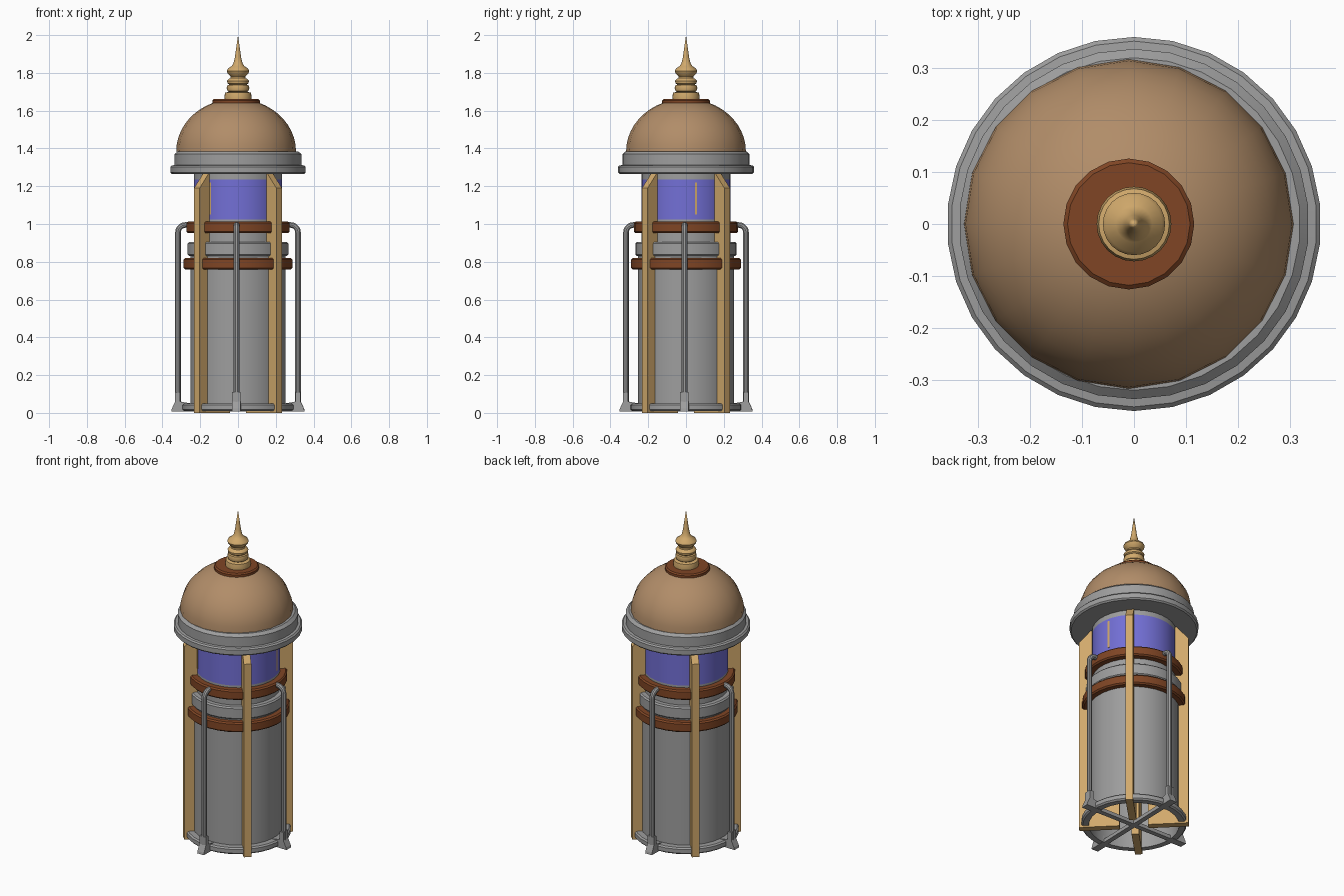
import bpy, bmesh, math
from mathutils import Matrix, Vector

if "Cube" in bpy.data.objects:
    bpy.data.objects.remove(bpy.data.objects["Cube"])


def material(name, rgb):
    m = bpy.data.materials.new(name)
    m.diffuse_color = (*rgb, 1)
    m.use_nodes = True
    m.node_tree.nodes["Principled BSDF"].inputs["Base Color"].default_value = m.diffuse_color
    return m


GREY = material("grey metal", (0.34, 0.34, 0.34))
GOLD = material("pale gold", (0.64, 0.40, 0.15))
TAN = material("dome tan", (0.44, 0.265, 0.14))
BROWN = material("copper brown", (0.215, 0.06, 0.018))
BLUE = material("window blue", (0.17, 0.16, 0.67))


def finish(name, bm, mat, smooth=True):
    bmesh.ops.remove_doubles(bm, verts=bm.verts, dist=1e-5)
    bmesh.ops.recalc_face_normals(bm, faces=bm.faces)
    me = bpy.data.meshes.new(name)
    bm.to_mesh(me)
    bm.free()
    me.materials.append(mat)
    ob = bpy.data.objects.new(name, me)
    bpy.context.collection.objects.link(ob)
    if smooth:
        bpy.ops.object.select_all(action='DESELECT')
        ob.select_set(True)
        bpy.context.view_layer.objects.active = ob
        bpy.ops.object.shade_smooth_by_angle(angle=math.radians(35))
    return ob


def lathe(name, profile, mat, sides=30, closed=False, x=0.0):
    """Spin an (r, z) profile around the vertical axis."""
    bm = bmesh.new()
    pts = profile + profile[:1] if closed else profile
    rings = []
    for i in range(sides):
        a = math.pi / 2 + 2 * math.pi * i / sides
        rings.append([bm.verts.new((x + r * math.cos(a), r * math.sin(a), z)) for r, z in pts])
    for i in range(sides):
        p, q = rings[i], rings[(i + 1) % sides]
        for j in range(len(pts) - 1):
            loop = [p[j], q[j], q[j + 1], p[j + 1]]
            if pts[j][0] == 0:
                loop = [p[j], q[j + 1], p[j + 1]]
            elif pts[j + 1][0] == 0:
                loop = [p[j], q[j], p[j + 1]]
            bm.faces.new(loop)
    return finish(name, bm, mat)


def band(name, r0, r1, z0, z1, mat, b=0.008):
    """Ring with softened outer edges."""
    return lathe(name, [(r0, z0), (r1 - b, z0), (r1, z0 + b), (r1, z1 - b), (r1 - b, z1), (r0, z1)],
                 mat, closed=True)


def plate(name, outline, thick, angle, mat):
    """Extrude an (r, z) outline sideways, then turn it to the given angle."""
    bm = bmesh.new()
    a = [bm.verts.new((r, -thick / 2, z)) for r, z in outline]
    face = bm.faces.new(a)
    ext = bmesh.ops.extrude_face_region(bm, geom=[face])
    verts = [v for v in ext["geom"] if isinstance(v, bmesh.types.BMVert)]
    bmesh.ops.translate(bm, verts=verts, vec=(0, thick, 0))
    bmesh.ops.rotate(bm, verts=bm.verts, cent=(0, 0, 0),
                     matrix=Matrix.Rotation(math.radians(angle), 3, 'Z'))
    return finish(name, bm, mat, smooth=False)


def pipe(name, path, radius, angle, mat, sides=10):
    """Round tube along an (r, z) path."""
    bm = bmesh.new()
    rot = Matrix.Rotation(math.radians(angle), 3, 'Z')
    rings = []
    for i, (r, z) in enumerate(path):
        p, n = path[max(i - 1, 0)], path[min(i + 1, len(path) - 1)]
        t = Vector((n[0] - p[0], 0, n[1] - p[1])).normalized()
        side = Vector((0, 1, 0))
        up = t.cross(side)
        rings.append([bm.verts.new(rot @ (Vector((r, 0, z)) + radius * (
            math.cos(2 * math.pi * k / sides) * side + math.sin(2 * math.pi * k / sides) * up)))
            for k in range(sides)])
    for a, b in zip(rings, rings[1:]):
        for k in range(sides):
            m = (k + 1) % sides
            bm.faces.new((a[k], a[m], b[m], b[k]))
    bm.faces.new(rings[0])
    bm.faces.new(rings[-1])
    return finish(name, bm, mat)


# Main body, open underneath
lathe("lower_body", [(0.253, 0.02), (0.253, 0.83), (0.235, 0.83), (0.235, 1.025)], GREY)
band("base_ring", 0.253, 0.295, 0.01, 0.05, GREY)
band("lower_brown_band", 0.24, 0.29, 0.76, 0.82, BROWN)
band("grey_collar", 0.23, 0.268, 0.83, 0.905, GREY)
band("upper_brown_band", 0.23, 0.275, 0.952, 1.012, BROWN)

# Window drum and the neck over it
lathe("window_drum", [(0.235, 1.025), (0.235, 1.235)], BLUE)
lathe("neck", [(0.235, 1.235), (0.235, 1.28)], GREY)
for i, ang in enumerate((13, 231)):
    plate(f"window_strip_{i}", [(0.23, 1.05), (0.236, 1.05), (0.236, 1.22), (0.23, 1.22)],
          0.012, ang, GOLD)

# Eave below the dome
lathe("eave", [(0, 1.265), (0.352, 1.265), (0.36, 1.273), (0.36, 1.302), (0.352, 1.31),
               (0.337, 1.312), (0.337, 1.37), (0.32, 1.385), (0, 1.385)], GREY)

# Dome with its cap
dome = [(0.317 * math.cos(t), 1.385 + 0.278 * math.sin(t))
        for t in (math.radians(90) * k / 12 for k in range(12))] + [(0, 1.663 - 0.005)]
lathe("dome", dome, TAN, sides=20, x=-0.01)
lathe("dome_cap", [(0, 1.63), (0.12, 1.63), (0.126, 1.636), (0.126, 1.654), (0.118, 1.661),
                   (0, 1.661)], BROWN, sides=20, x=-0.01)

# Turned finial
lathe("finial", [(0.07, 1.655), (0.072, 1.675), (0.068, 1.695), (0.05, 1.70), (0.056, 1.705),
                 (0.06, 1.72), (0.056, 1.735), (0.046, 1.738), (0.056, 1.745), (0.058, 1.757),
                 (0.05, 1.768), (0.04, 1.772), (0.04, 1.782), (0.055, 1.797), (0.06, 1.81),
                 (0.054, 1.822), (0.035, 1.835), (0.024, 1.85), (0.017, 1.88), (0.01, 1.93),
                 (0, 2.0)], GOLD, sides=24)

# Four vertical fins on the diagonals
fin = [(0.08, 0), (0.308, 0), (0.308, 1.19), (0.24, 1.268), (0.08, 1.268)]
for k in range(4):
    plate(f"fin_{k}", fin, 0.042, 45 + 90 * k, GOLD)

# Four pipes with feet and floor spokes
bend = [(0.278 + 0.04 * math.cos(t), 0.955 + 0.04 * math.sin(t))
        for t in (math.radians(18) * j for j in range(6))]
path = [(0.318, 0.04)] + bend + [(0.25, 0.995)]
foot = [(0.25, 0.008), (0.353, 0.008), (0.35, 0.022), (0.332, 0.06), (0.332, 0.11),
        (0.306, 0.11), (0.306, 0.06), (0.25, 0.05)]
for k in range(4):
    ang = 90 * k - 1.5
    pipe(f"side_pipe_{k}", path, 0.0155, ang, GREY)
    plate(f"pipe_foot_{k}", foot, 0.045, ang, GREY)
    plate(f"floor_spoke_{k}", [(0, 0.008), (0.27, 0.008), (0.27, 0.03), (0, 0.03)],
          0.03, ang, GREY)
